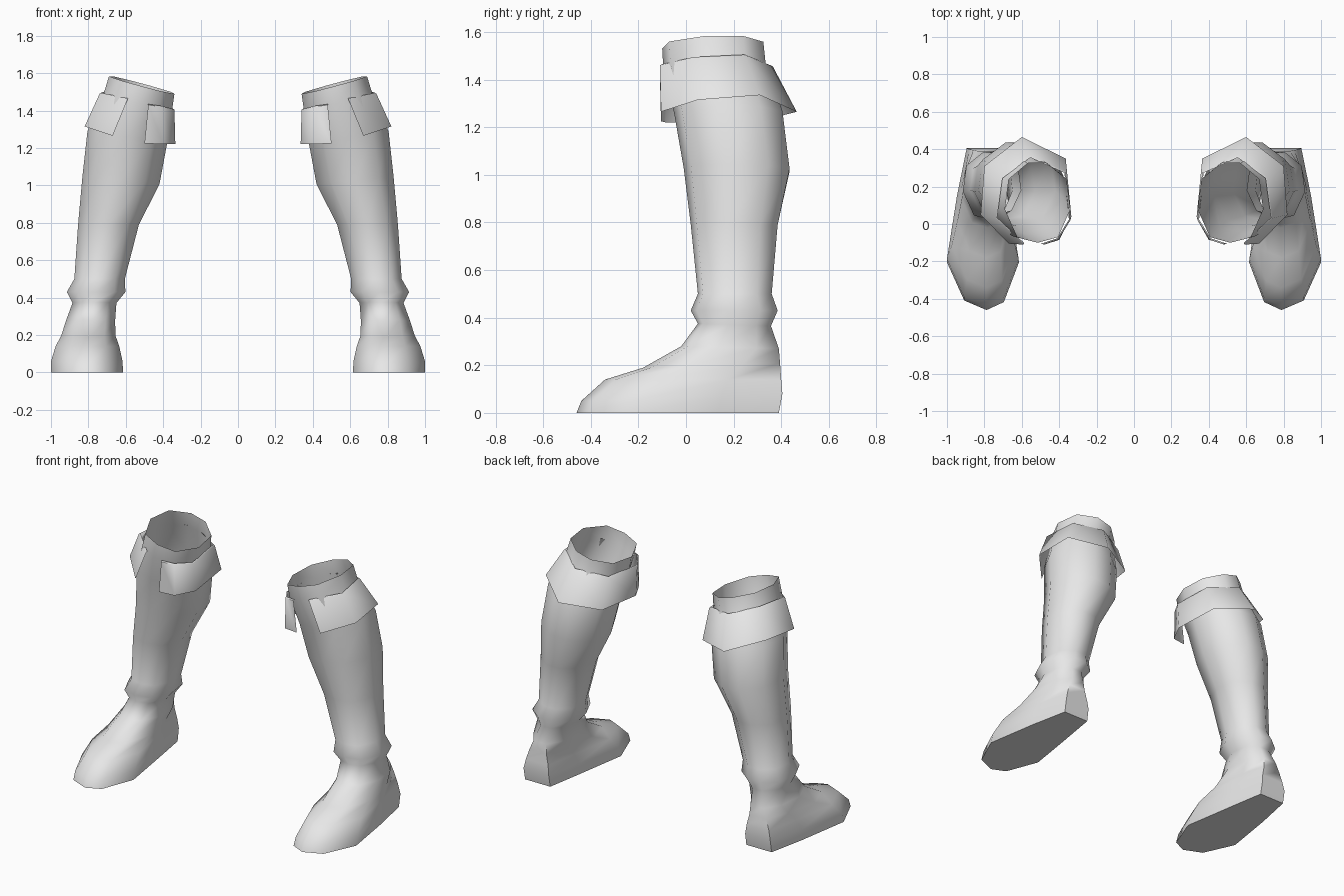
import bpy, math

if "Cube" in bpy.data.objects:
    bpy.data.objects.remove(bpy.data.objects["Cube"])

grey = bpy.data.materials.new("light_grey_leather")
grey.diffuse_color = (0.8, 0.8, 0.8, 1)
grey.use_nodes = True
grey.node_tree.nodes["Principled BSDF"].inputs["Base Color"].default_value = grey.diffuse_color

# Outline patterns: u runs inner to outer (-1..1), v runs front to back (0..1)
FOOT = [(-.1, 0), (.52, .06), (1, .3), (.72, .7), (.45, 1),
        (-.5, 1), (-.72, .7), (-1, .3), (-.58, .05)]
LEG = [(0, 0), (.62, .07), (1, .42), (.88, .8), (.3, 1),
       (-.3, 1), (-.88, .8), (-1, .42), (-.62, .07)]

# Rings: inner x, outer x, front y, back y, front z, back z, outward tilt, leg pattern share
RINGS = [
    (.615, 1.00, -.46, .39, .00, .00, 0, 0),
    (.617, 1.00, -.44, .405, .05, .08, 0, 0),
    (.635, .975, -.34, .40, .14, .14, 0, 0),
    (.655, .945, -.18, .395, .19, .21, 0, .3),
    (.657, .92, -.02, .39, .28, .27, 0, .7),
    (.650, .885, .05, .357, .375, .365, 0, 1),
    (.602, .915, .02, .385, .43, .43, 0, 1),
    (.605, .875, .05, .36, .50, .50, 0, 1),
    (.530, .855, .02, .385, .79, .79, 0, 1),
    (.420, .832, -.01, .435, 1.03, 1.02, .02, 1),
    (.378, .805, -.05, .405, 1.26, 1.26, .03, 1),
    (.352, .720, -.095, .335, 1.44, 1.45, .04, 1),
    (.340, .690, -.10, .325, 1.53, 1.545, .047, 1),
]

# Cuff edges, from the inner front flap round the back to the outer front flap
CUFF_LOW = [(.50, -.105, 1.225), (.40, -.085, 1.22), (.335, .04, 1.22), (.365, .35, 1.235),
            (.60, .465, 1.265), (.80, .31, 1.335), (.82, .05, 1.315), (.67, -.105, 1.265)]
CUFF_TOP = [(.48, -.11, 1.43), (.405, -.085, 1.42), (.34, .02, 1.405), (.365, .28, 1.42),
            (.555, .365, 1.455), (.71, .25, 1.50), (.74, .03, 1.49), (.59, -.11, 1.46)]


def ring_points(x0, x1, yf, yb, zf, zb, tilt, t):
    pts = []
    for (fu, fv), (lu, lv) in zip(FOOT, LEG):
        u, v = fu + (lu - fu) * t, fv + (lv - fv) * t
        pts.append(((x0 + x1) / 2 + u * (x1 - x0) / 2, yf + v * (yb - yf),
                    zf + v * (zb - zf) + tilt * u))
    return pts


def loft(name, rows, side, closed, cap, angle):
    """Skin a stack of rows; side -1 gives the mirrored part."""
    n = len(rows[0])
    verts = [(side * x, y, z) for row in rows for x, y, z in row]
    faces = [list(range(n))[::-1]] if cap else []
    for r in range(len(rows) - 1):
        for i in range(n if closed else n - 1):
            j = (i + 1) % n
            faces.append([r * n + i, r * n + j, (r + 1) * n + j, (r + 1) * n + i])
    if side < 0:
        faces = [f[::-1] for f in faces]
    mesh = bpy.data.meshes.new(name)
    mesh.from_pydata(verts, [], faces)
    mesh.materials.append(grey)
    obj = bpy.data.objects.new(name, mesh)
    bpy.context.collection.objects.link(obj)
    bpy.ops.object.select_all(action='DESELECT')
    obj.select_set(True)
    bpy.context.view_layer.objects.active = obj
    bpy.ops.object.shade_smooth_by_angle(angle=math.radians(angle))


# Narrow ledge that tucks the cuff's upper edge against the shaft
ledge = [(.54 + (x - .54) * .96, .12 + (y - .12) * .96, z + .005) for x, y, z in CUFF_TOP]

for label, side in (("left", 1), ("right", -1)):
    loft(label + "_boot", [ring_points(*r) for r in RINGS], side, True, True, 65)
    loft(label + "_cuff", [CUFF_LOW, CUFF_TOP, ledge], side, False, False, 60)
